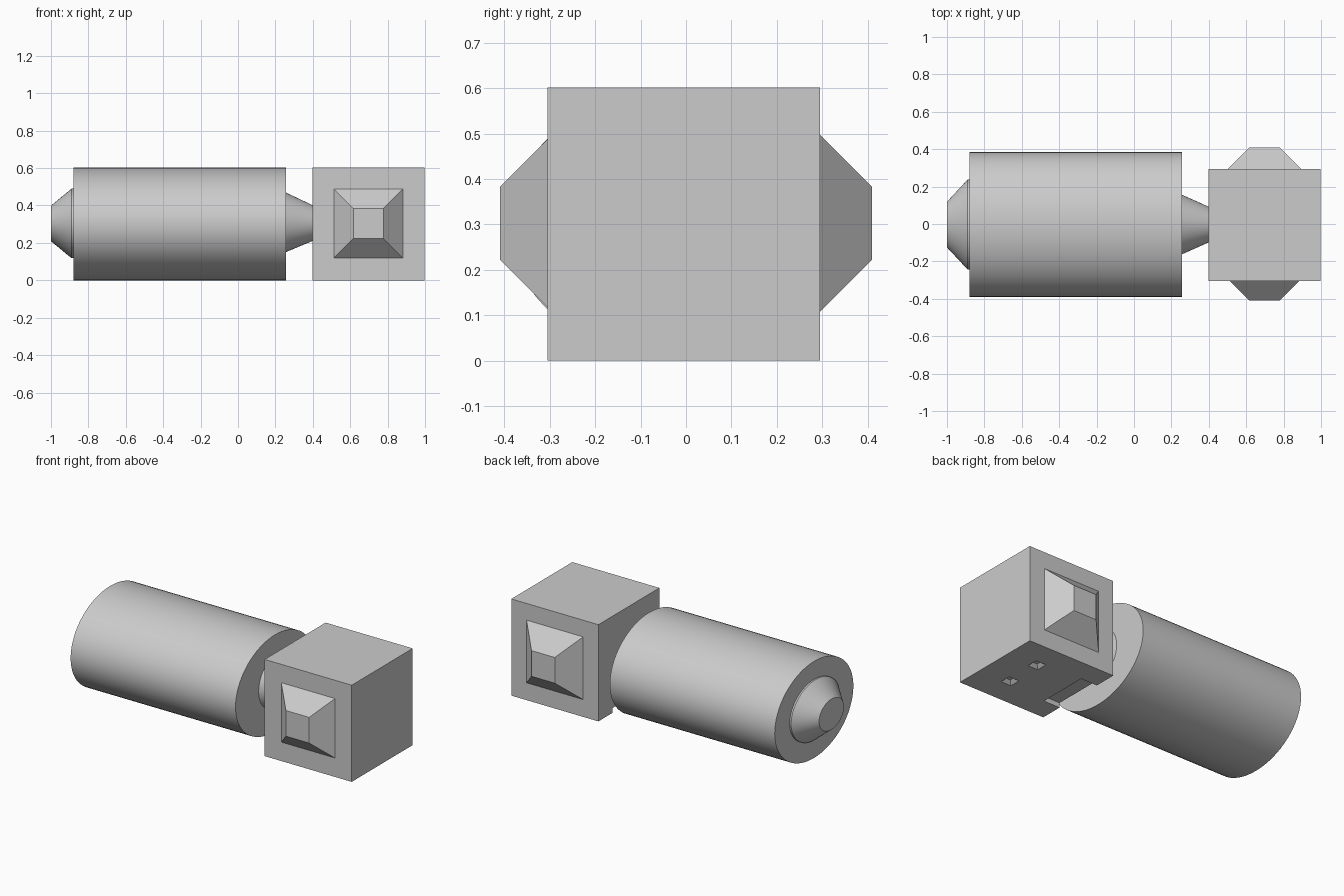
import bpy, bmesh, math

if "Cube" in bpy.data.objects:
    bpy.data.objects.remove(bpy.data.objects["Cube"])

grey = bpy.data.materials.new("light grey")
grey.diffuse_color = (0.6, 0.6, 0.6, 1)
grey.use_nodes = True
grey.node_tree.nodes["Principled BSDF"].inputs["Base Color"].default_value = grey.diffuse_color


def make_object(name, bm, smooth=False):
    bmesh.ops.recalc_face_normals(bm, faces=bm.faces)
    mesh = bpy.data.meshes.new(name)
    bm.to_mesh(mesh)
    bm.free()
    mesh.materials.append(grey)
    ob = bpy.data.objects.new(name, mesh)
    bpy.context.collection.objects.link(ob)
    if smooth:
        bpy.ops.object.select_all(action='DESELECT')
        bpy.context.view_layer.objects.active = ob
        ob.select_set(True)
        bpy.ops.object.shade_smooth_by_angle(angle=math.radians(30))
    return ob


def loft(name, rings, smooth=False):
    """Skin a list of point loops that share one vertex count, capping both ends."""
    bm = bmesh.new()
    loops = [[bm.verts.new(p) for p in ring] for ring in rings]
    n = len(loops[0])
    for a, b in zip(loops, loops[1:]):
        for i in range(n):
            j = (i + 1) % n
            bm.faces.new((a[i], a[j], b[j], b[i]))
    bm.faces.new(loops[0])
    bm.faces.new(loops[-1])
    return make_object(name, bm, smooth)


def ellipse(x, ry, rz, z, n=64):
    return [(x, -0.003 + ry * math.cos(2 * math.pi * i / n),
             z + rz * math.sin(2 * math.pi * i / n)) for i in range(n)]


def rect_y(y, x0, x1, z0, z1):
    return [(x0, y, z0), (x1, y, z0), (x1, y, z1), (x0, y, z1)]


def rect_z(z, x0, x1, y0, y1):
    return [(x0, y0, z), (x1, y0, z), (x1, y1, z), (x0, y1, z)]


def cut(target, cutter):
    mod = target.modifiers.new("cut", 'BOOLEAN')
    mod.operation = 'DIFFERENCE'
    mod.solver = 'EXACT'
    mod.object = cutter
    bpy.context.view_layer.objects.active = target
    bpy.ops.object.modifier_apply(modifier=mod.name)
    bpy.data.objects.remove(cutter)


# Oval main barrel
loft("barrel", [ellipse(-0.88, 0.387, 0.301, 0.301),
                ellipse(0.256, 0.387, 0.301, 0.301)], True)

# Thin-rimmed tapered cap on the free end
loft("end_cap", [ellipse(-0.87, 0.24, 0.186, 0.304),
                 ellipse(-0.89, 0.24, 0.186, 0.304),
                 ellipse(-1.0, 0.122, 0.095, 0.304)], True)

# Tapered neck joining barrel and block
loft("neck", [ellipse(0.25, 0.162, 0.162, 0.31),
              ellipse(0.40, 0.095, 0.095, 0.306)], True)

# Square block
block = loft("block", [rect_z(0, 0.397, 0.997, -0.305, 0.295),
                       rect_z(0.602, 0.397, 0.997, -0.305, 0.295)])

# Shallow notch and two small tapered sockets in the underside
cut(block, loft("notch_cutter", [rect_z(-0.05, 0.35, 0.51, -0.165, 0.155),
                                 rect_z(0.03, 0.35, 0.51, -0.165, 0.155)]))
for cy in (-0.118, 0.112):
    rings = [rect_z(z, 0.793 - h, 0.793 + h, cy - h, cy + h)
             for z, h in ((-0.02, 0.055), (0.02, 0.015))]
    cut(block, loft("socket_cutter", rings))

# Protruding square lenses on front and back
for name, side in (("front_lens", -1), ("back_lens", 1)):
    loft(name, [rect_y(side * 0.29, 0.497, 0.897, 0.103, 0.503),
                rect_y(side * 0.41, 0.617, 0.777, 0.223, 0.383)])
